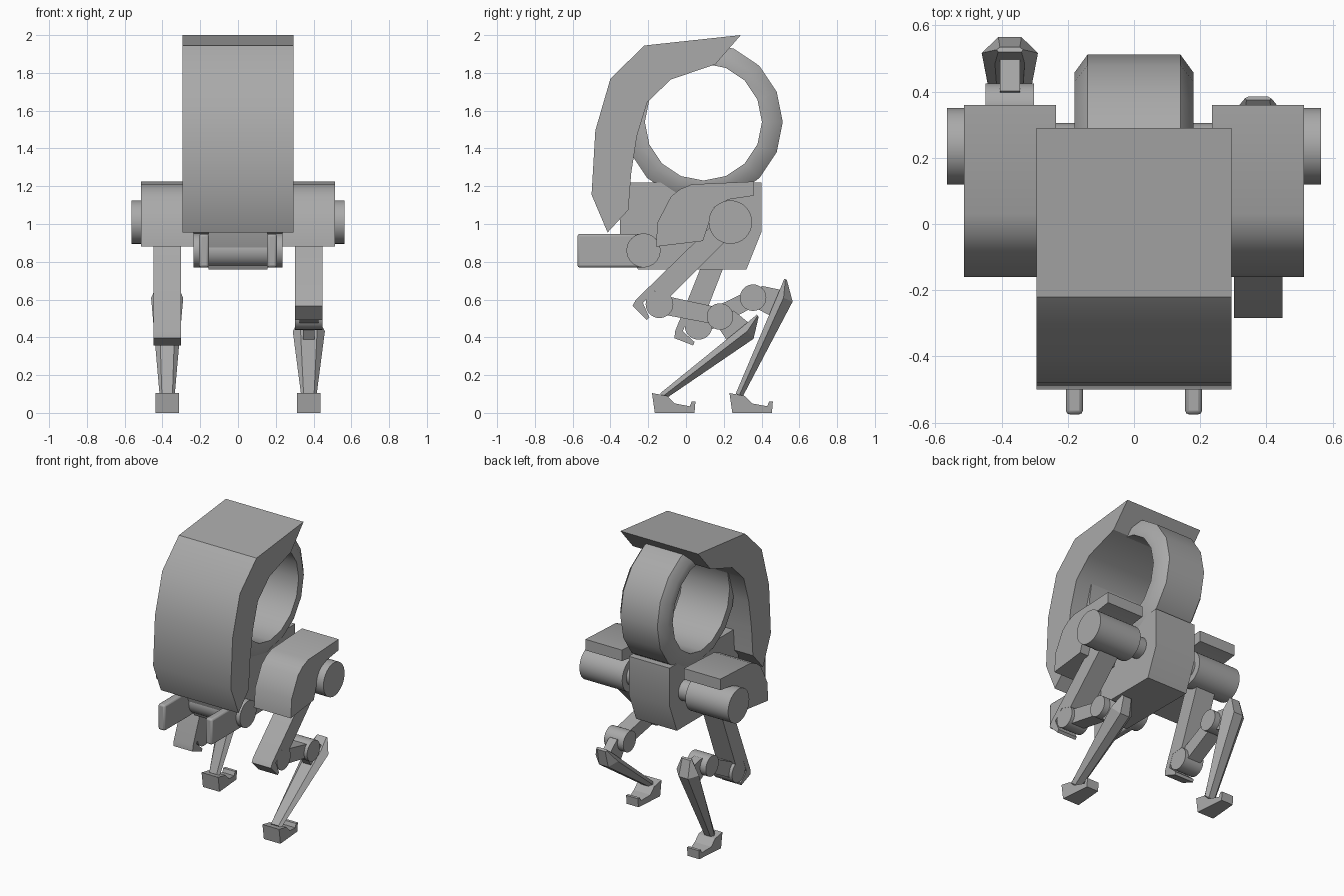
import bpy, bmesh, math
from mathutils import Vector

if "Cube" in bpy.data.objects:
    bpy.data.objects.remove(bpy.data.objects["Cube"])

grey = bpy.data.materials.new("grey_metal")
grey.diffuse_color = (0.4, 0.4, 0.4, 1)
grey.use_nodes = True
grey.node_tree.nodes["Principled BSDF"].inputs["Base Color"].default_value = grey.diffuse_color


def finish(name, bm, angle=30, bevel=0):
    bmesh.ops.recalc_face_normals(bm, faces=bm.faces)
    me = bpy.data.meshes.new(name)
    bm.to_mesh(me)
    bm.free()
    ob = bpy.data.objects.new(name, me)
    bpy.context.collection.objects.link(ob)
    me.materials.append(grey)
    if bevel:
        mod = ob.modifiers.new("bevel", 'BEVEL')
        mod.width, mod.segments = bevel, 2
    bpy.ops.object.select_all(action='DESELECT')
    ob.select_set(True)
    bpy.context.view_layer.objects.active = ob
    bpy.ops.object.shade_smooth_by_angle(angle=math.radians(angle))
    return ob


def loft(name, rings, closed=False, angle=30, bevel=0):
    """Skin a list of point loops; cap the ends unless closed."""
    bm = bmesh.new()
    loops = [[bm.verts.new(p) for p in r] for r in rings]
    n = len(loops[0])
    pairs = list(zip(loops, loops[1:]))
    if closed:
        pairs.append((loops[-1], loops[0]))
    else:
        bm.faces.new(loops[0])
        bm.faces.new(loops[-1])
    for a, b in pairs:
        for i in range(n):
            j = (i + 1) % n
            bm.faces.new((a[i], a[j], b[j], b[i]))
    return finish(name, bm, angle, bevel)


def prism(name, profile, x0, x1, bevel=0):
    """Side profile (y, z) extruded along x."""
    return loft(name, [[(x, y, z) for y, z in profile] for x in (x0, x1)], bevel=bevel)


def drum(name, y, z, r, x0, x1, n=32):
    pts = [(y + r * math.cos(2 * math.pi * i / n), z + r * math.sin(2 * math.pi * i / n)) for i in range(n)]
    return prism(name, pts, x0, x1)


def frame(origin, d):
    """Map (along limb, forward of limb) to (y, z)."""
    o, d = Vector(origin), Vector(d).normalized()
    s = Vector((d.y, -d.x))
    return lambda t, f: tuple(o + d * t + s * f)


# curved front shield
prism("front_shield", [(0.29, 2.0), (-0.22, 1.945), (-0.40, 1.77), (-0.48, 1.495), (-0.50, 1.155),
                       (-0.415, 0.955), (-0.305, 1.075), (-0.29, 1.27), (-0.26, 1.465),
                       (-0.205, 1.645), (-0.08, 1.765), (0.155, 1.845)], -0.295, 0.295)

# ring with bevelled rims
section = [(-0.18, 0.31), (-0.18, 0.365), (-0.14, 0.42), (0.14, 0.42), (0.18, 0.365), (0.18, 0.31)]
ring = []
for i in range(16):
    a = 2 * math.pi * i / 16
    ring.append([(x, 0.092 + r * math.cos(a), 1.54 + r * math.sin(a)) for x, r in section])
loft("ring", ring, closed=True, angle=40)

# hull under the ring
prism("hull", [(-0.30, 1.22), (0.40, 1.22), (0.40, 0.96), (0.32, 0.76), (-0.255, 0.76),
               (-0.35, 0.95), (-0.35, 1.08)], -0.155, 0.155)

# front pivot and twin guns
drum("gun_pivot", -0.225, 0.86, 0.09, -0.235, 0.235)
for side in (-1, 1):
    prism("gun", [(-0.575, 0.77), (-0.575, 0.947), (-0.225, 0.947), (-0.225, 0.77)],
          side * 0.18 - 0.026, side * 0.18 + 0.026, bevel=0.012)

armour = [(-0.16, 0.88), (-0.15, 1.01), (-0.08, 1.145), (-0.03, 1.185), (0.03, 1.21), (0.36, 1.225),
          (0.36, 1.15), (0.225, 1.13), (0.15, 1.09), (0.11, 0.97), (0.09, 0.91)]
foot_side = [(-0.18, 0.105), (-0.165, 0), (0.045, 0), (0.05, 0.06), (0.03, 0.06),
             (0.02, 0.035), (-0.06, 0.05), (-0.10, 0.09)]
# lower leg stations: (along, [(forward, half width) front, middle, back])
stations = [(0.0, [(0.0, 0.035), (-0.007, 0.04), (-0.015, 0.03)]),
            (0.095, [(0.0, 0.045), (-0.035, 0.085), (-0.087, 0.035)]),
            (0.66, [(0.007, 0.028), (-0.014, 0.04), (-0.033, 0.022)])]
shoulder = (0.235, 1.01)

# per leg: side, thigh direction, ankle, shin top, shin direction, foot offset
legs = [(1, (-1, -1), (0.18, 0.51), (0.375, 0.52), (-0.505, -0.42), 0.0),
        (-1, (-0.363, -0.932), (0.355, 0.61), (0.52, 0.71), (-0.25, -0.61), 0.41)]

for side, thigh_dir, ankle, top, shin_dir, step in legs:
    c = side * 0.375
    # shoulder
    drum("shoulder_axle", *shoulder, 0.07, side * 0.13, side * 0.25)
    drum("shoulder_drum", *shoulder, 0.115, side * 0.24, side * 0.565)
    prism("shoulder_armour", armour, side * 0.235, side * 0.513)

    # thigh with hooked knee guard
    f = frame(shoulder, thigh_dir)
    prism("thigh", [f(*p) for p in [(0, 0.055), (0.645, 0.063), (0.68, 0.053), (0.68, -0.053), (0.66, -0.053),
                                    (0.63, 0.025), (0.54, 0.025), (0.50, -0.053), (0, -0.053)]],
          c - 0.073, c + 0.073)
    knee = f(0.573, -0.042)
    drum("knee", *knee, 0.073, c - 0.072, c + 0.072)

    # link from knee to ankle
    drum("ankle", *ankle, 0.07, c - 0.073, c + 0.073)
    length = (Vector(ankle) - Vector(knee)).length
    g = frame(knee, Vector(ankle) - Vector(knee))
    prism("knee_link", [g(0, 0.05), g(length, 0.045), g(length, -0.045), g(0, -0.05)], c - 0.05, c + 0.05)

    # lower leg and its bracket
    h = frame(top, shin_dir)
    rings = []
    for t, rows in stations:
        loop = [(w, s) for s, w in rows] + [(-w, s) for s, w in reversed(rows)]
        rings.append([(c + w, *h(t, s)) for w, s in loop])
    loft("lower_leg", rings)
    prism("leg_bracket", [h(*p) for p in [(0.06, -0.01), (0.08, 0.095), (0.155, 0.115), (0.2, 0.08), (0.21, -0.01)]],
          c - 0.03, c + 0.03)

    # foot, narrower at the heel
    foot = []
    for s in (-1, 1):
        foot.append([(c + s * (0.063 if y < -0.03 else 0.045), y + step, z) for y, z in foot_side])
    loft("foot", foot)
